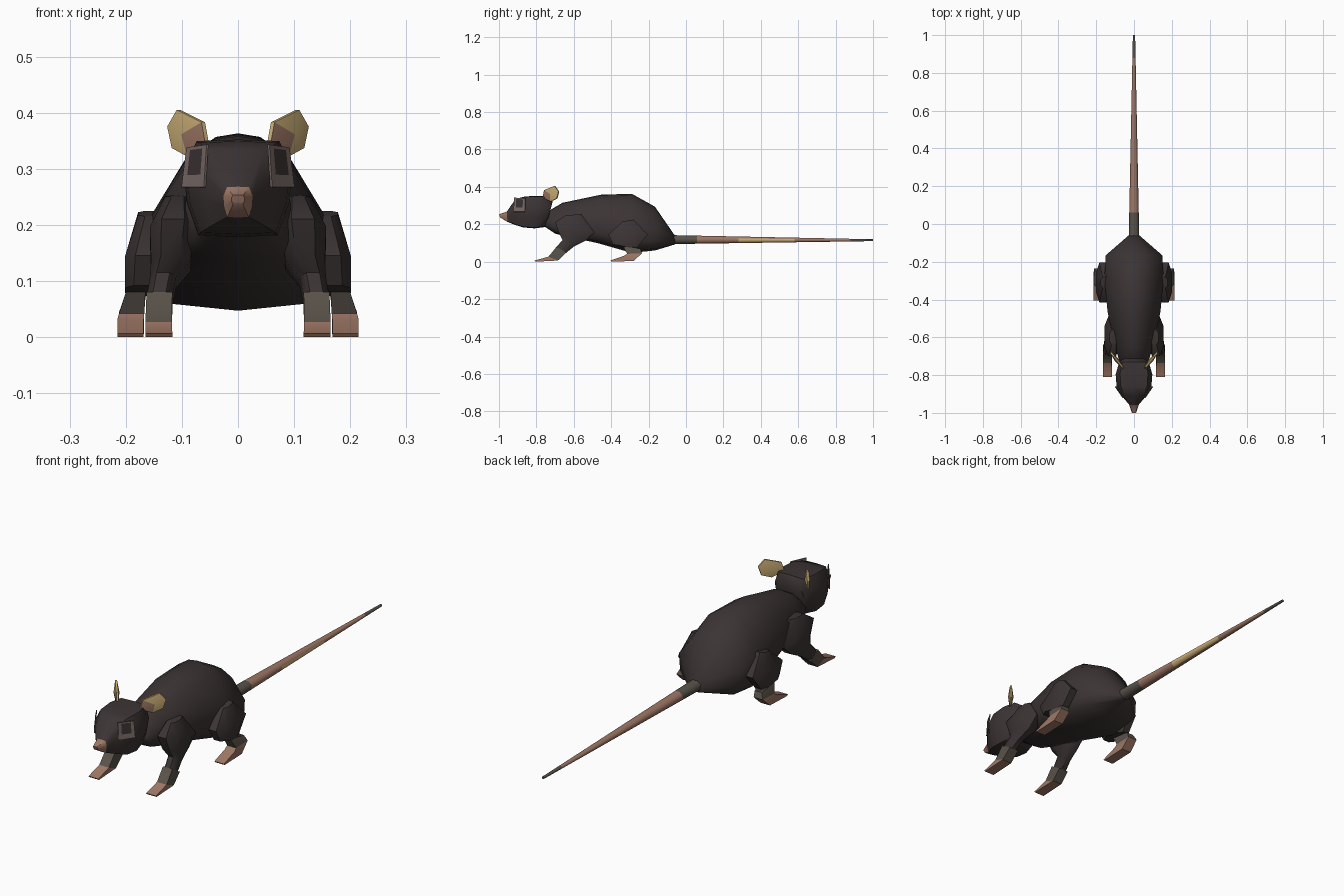
import bpy, bmesh
from mathutils import Vector

if "Cube" in bpy.data.objects:
    bpy.data.objects.remove(bpy.data.objects["Cube"])

def material(name, rgb):
    m = bpy.data.materials.new(name)
    m.diffuse_color = (*rgb, 1)
    m.use_nodes = True
    m.node_tree.nodes["Principled BSDF"].inputs["Base Color"].default_value = m.diffuse_color
    return m

FUR, GREY, PINK, GOLD, MAUVE = range(5)
MATS = [material("dark_fur", (0.045, 0.034, 0.034)),
        material("grey_brown_skin", (0.10, 0.085, 0.068)),
        material("pink_skin", (0.34, 0.185, 0.13)),
        material("pale_gold_skin", (0.60, 0.43, 0.18)),
        material("mauve_eyelid", (0.20, 0.15, 0.14))]

def finish(name, bm, mirror=False, angle=45):
    """Turn a bmesh into a shaded object, optionally mirrored across x."""
    me = bpy.data.meshes.new(name)
    bm.to_mesh(me)
    bm.free()
    for m in MATS:
        me.materials.append(m)
    ob = bpy.data.objects.new(name, me)
    bpy.context.collection.objects.link(ob)
    bpy.ops.object.select_all(action='DESELECT')
    ob.select_set(True)
    bpy.context.view_layer.objects.active = ob
    if angle:
        bpy.ops.object.shade_smooth_by_angle(angle=angle * 3.14159 / 180)
    if mirror:
        mod = ob.modifiers.new("mirror", 'MIRROR')
        mod.use_mirror_merge = False
    return ob

def loft(stations, half, mats):
    """Skin rings; a station is (y, z of one edge, y, z of the other, x0, x1).
    half lists the right half of the section as (across, along)."""
    section = half + [(-u, v) for u, v in reversed(half) if u > 0]
    bm = bmesh.new()
    rings = []
    for ay, az, by, bz, x0, x1 in stations:
        a, b = Vector((0, ay, az)), Vector((0, by, bz))
        ring = []
        for u, v in section:
            p = (a + b) / 2 + (a - b) / 2 * v
            p.x = (x0 + x1) / 2 + (x1 - x0) / 2 * u
            ring.append(bm.verts.new(p))
        rings.append(ring)
    n = len(section)
    for r, s, m in zip(rings, rings[1:], mats):
        for i in range(n):
            f = bm.faces.new((r[i], r[(i + 1) % n], s[(i + 1) % n], s[i]))
            f.material_index = m
    bm.faces.new(rings[0]).material_index = mats[0]
    bm.faces.new(rings[-1]).material_index = mats[-1]
    bmesh.ops.recalc_face_normals(bm, faces=bm.faces)
    return bm

# Body: arched back, flatter belly
body = [(-.75, .25, -.76, .19, .06), (-.72, .28, -.70, .15, .082),
        (-.66, .315, -.64, .135, .10), (-.455, .358, -.475, .10, .14),
        (-.29, .363, -.29, .047, .157), (-.166, .294, -.166, .06, .15),
        (-.06, .14, -.06, .092, .028)]
finish("body", loft([(*s[:4], -s[4], s[4]) for s in body],
                    [(0, 1), (.25, .96), (.58, .74), (1, .05), (.97, -.6),
                     (.78, -.92), (0, -1)], [FUR] * 6), angle=60)

# Head: broad flat crown tapering to a pink nose
head = [(-.712, .325, -.745, .20, .068), (-.73, .352, -.755, .185, .08),
        (-.79, .352, -.81, .178, .097), (-.86, .349, -.87, .183, .092),
        (-.912, .335, -.915, .197, .062), (-.957, .268, -.955, .213, .026),
        (-1.0, .253, -.993, .236, .012)]
finish("head", loft([(*s[:4], -s[4], s[4]) for s in head],
                    [(0, 1), (.76, .97), (1, .4), (.94, -.3), (.73, -.96), (0, -1)],
                    [FUR] * 5 + [PINK]), angle=50)

# Legs: flat-sided limbs ending in thin feet
LIMB = [(.5, 1), (1, .5), (1, -.5), (.5, -1)]
FOOT = [(1, 1), (1, .3), (1, -.3), (1, -1)]

def leg(name, stations, mats, foot_start):
    """Rounded limb joined by a squarer foot from station foot_start on."""
    finish(name, loft(stations[:foot_start + 1], LIMB, mats[:foot_start]), True, 50)
    finish(name + "_foot", loft(stations[foot_start:], FOOT, mats[foot_start:]), True, 40)

leg("front_leg",
    [(-.64, .25, -.56, .252, .085, .13), (-.70, .21, -.49, .157, .075, .157),
     (-.675, .145, -.54, .11, .085, .155), (-.66, .115, -.60, .08, .110, .157),
     (-.692, .08, -.64, .048, .117, .163), (-.735, .027, -.685, .006, .118, .165),
     (-.81, .006, -.805, 0, .117, .165)],
    [FUR, FUR, FUR, FUR, GREY, PINK], 4)
leg("hind_leg",
    [(-.34, .215, -.28, .225, .13, .178), (-.415, .145, -.205, .145, .13, .201),
     (-.39, .092, -.26, .075, .14, .201), (-.335, .08, -.245, .07, .165, .2),
     (-.315, .042, -.235, .045, .167, .212), (-.33, .032, -.28, .004, .168, .215),
     (-.405, .006, -.40, 0, .168, .215)],
    [FUR, FUR, FUR, GREY, PINK, PINK], 3)

# Tail: long octagonal taper with coloured bands
def tail_station(y):
    t = (y + .08) / 1.08
    w, z = .028 * (1 - t) + .006 * t, .118 - .003 * t
    h = .024 * (1 - t) + .005 * t
    return (y, z + h, y, z - h, -w, w)

tail = loft([tail_station(y) for y in (-.08, .06, .28, .58, .88, 1.0)],
            [(.41, 1), (1, .41), (1, -.41), (.41, -1)],
            [GREY, PINK, PINK, PINK, GREY])
tail.normal_update()
for f in tail.faces:
    n, c = f.normal, f.calc_center_median()
    if .28 < c.y < .58 and (n.x > .9 or (n.x > .3 and n.z < 0)):
        f.material_index = GOLD
finish("tail", tail, angle=60)

# Ears: thin hexagonal discs with a domed centre, turned outward
ear = bmesh.new()
outline = [(.055, .345), (.062, .383), (.106, .405), (.123, .375), (.115, .337), (.088, .322)]
normal = Vector((.8, -.6, 0))
sides = []
for off, dome in ((.004, .012), (-.004, -.012)):
    pts = [Vector((x, -.765 + (x - .055) * 1.25, z)) for x, z in outline]
    mid = sum(pts, Vector()) / 6 + normal * dome
    sides.append(([ear.verts.new(p + normal * off) for p in pts], ear.verts.new(mid)))
for i in range(6):
    j = (i + 1) % 6
    for k, (ring, mid) in enumerate(sides):
        f = ear.faces.new((ring[i], ring[j], mid))
        inner = f.calc_center_median().x < .09
        f.material_index = PINK if k == 0 and inner else GOLD
    f = ear.faces.new((sides[0][0][i], sides[0][0][j], sides[1][0][j], sides[1][0][i]))
    f.material_index = GOLD
bmesh.ops.recalc_face_normals(ear, faces=ear.faces)
finish("ear", ear, True, 30)

# Eyes: thin plates with a dark centre and pale lids
eye = bmesh.new()
low_f, low_b = Vector((.061, -.921, .267)), Vector((.101, -.862, .267))
top_f, top_b = Vector((.056, -.92, .343)), Vector((.092, -.86, .338))
grid = [[eye.verts.new(low_f.lerp(low_b, u).lerp(top_f.lerp(top_b, u), v))
         for u in (0, .2, .8, 1)] for v in (0, .3, .92, 1)]
for r in range(3):
    for c in range(3):
        f = eye.faces.new((grid[r][c], grid[r][c + 1], grid[r + 1][c + 1], grid[r + 1][c]))
        f.material_index = FUR if r == c == 1 else MAUVE
ob = finish("eye", eye, False, 0)
thick = ob.modifiers.new("thickness", 'SOLIDIFY')
thick.thickness = .004
thick.offset = -1
ob.modifiers.new("mirror", 'MIRROR').use_mirror_merge = False
